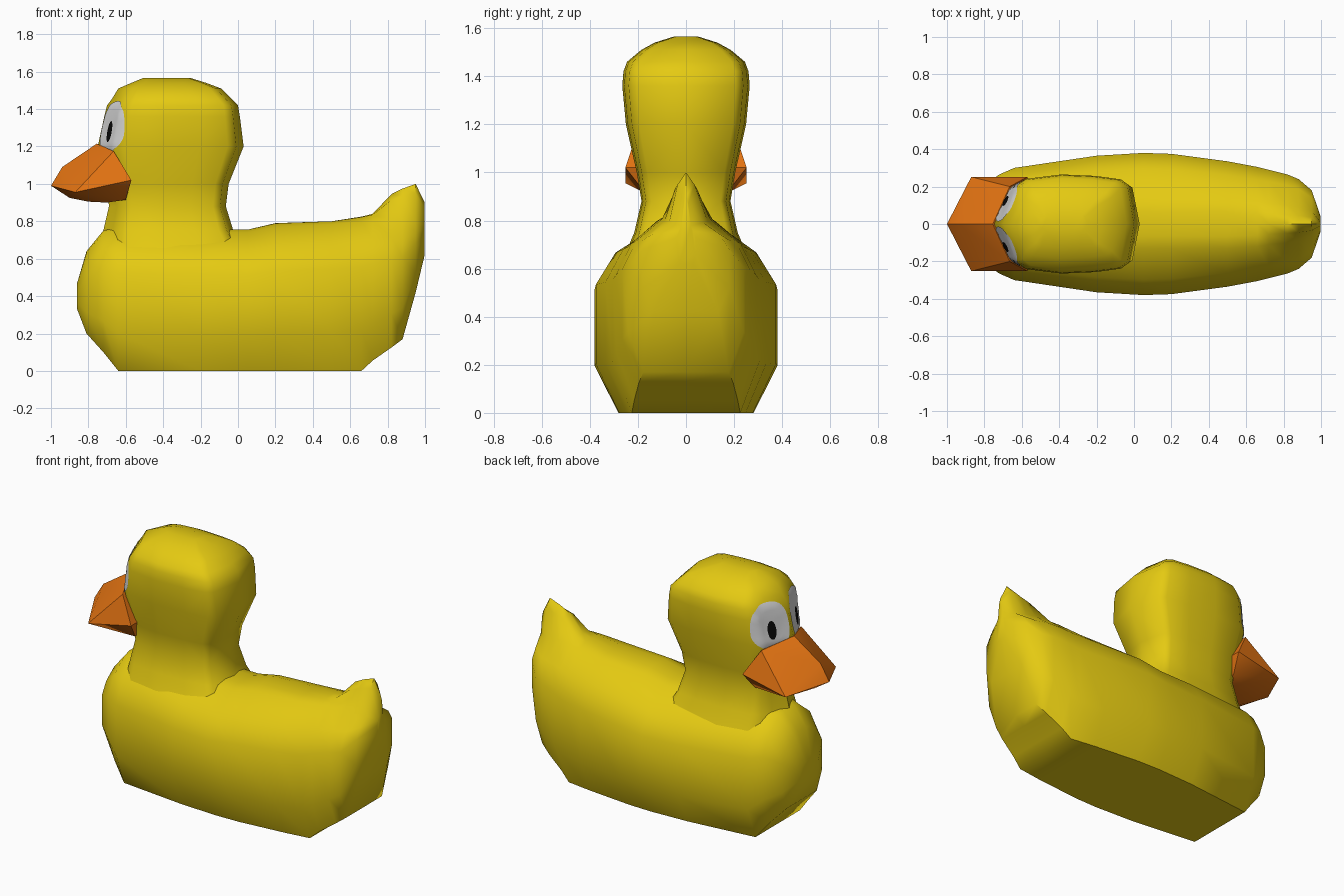
import bpy, bmesh, math
from mathutils import Vector
from mathutils.bvhtree import BVHTree

if "Cube" in bpy.data.objects:
    bpy.data.objects.remove(bpy.data.objects["Cube"])


def material(name, rgb):
    m = bpy.data.materials.new(name)
    m.diffuse_color = (*rgb, 1)
    m.use_nodes = True
    m.node_tree.nodes["Principled BSDF"].inputs["Base Color"].default_value = m.diffuse_color
    return m


YELLOW = material("yellow", (0.78, 0.59, 0.006))
ORANGE = material("orange", (0.76, 0.17, 0.006))
WHITE = material("white", (0.72, 0.72, 0.72))
BLACK = material("black", (0.003, 0.003, 0.003))


def finish(name, bm, mat, angle=50):
    bmesh.ops.recalc_face_normals(bm, faces=bm.faces)
    me = bpy.data.meshes.new(name)
    bm.to_mesh(me)
    bm.free()
    me.materials.append(mat)
    ob = bpy.data.objects.new(name, me)
    bpy.context.collection.objects.link(ob)
    bpy.ops.object.select_all(action='DESELECT')
    ob.select_set(True)
    bpy.context.view_layer.objects.active = ob
    bpy.ops.object.shade_smooth_by_angle(angle=math.radians(angle))
    return ob


def loft(rings):
    """Skin a list of closed rings and cap both ends."""
    bm = bmesh.new()
    rows = [[bm.verts.new(p) for p in r] for r in rings]
    n = len(rows[0])
    for a, b in zip(rows, rows[1:]):
        for i in range(n):
            j = (i + 1) % n
            bm.faces.new((a[i], a[j], b[j], b[i]))
    bm.faces.new(rows[0])
    bm.faces.new(rows[-1])
    return bm


def mirrored(half):
    """Close a half outline (first and last on the centre) by mirroring."""
    return half + [(a, -b) for a, b in half[-2:0:-1]]


# Body: cross-sections along x (x, bottom, shoulder, ridge, half width, ridge width)
stations = [
    (-.86, .33, .47, .47, .09, .04), (-.81, .20, .64, .64, .20, .08),
    (-.72, .10, .75, .75, .265, .10), (-.64, 0, .77, .77, .30, .12),
    (-.20, 0, .76, .76, .365, .13), (.05, 0, .755, .755, .38, .13),
    (.20, 0, .785, .79, .375, .13), (.50, 0, .80, .80, .335, .13),
    (.66, 0, .815, .825, .305, .12), (.72, .055, .82, .84, .29, .11),
    (.82, .125, .82, .945, .265, .10), (.88, .17, .81, .975, .24, .09),
    (.95, .42, .80, 1.0, .18, .07), (.998, .62, .78, .90, .04, .02)]
rings = []
for x, zb, zs, zr, w, rw in stations:
    h = zs - zb
    half = [(zb, 0), (zb, .74 * w), (zb + .26 * h, w), (zb + .68 * h, w),
            (zb + .85 * h, .78 * w), (zs - .02 * h, rw),
            (zs + .75 * (zr - zs), .5 * rw), (zr, 0)]
    rings.append([(x, y, z) for z, y in mirrored(half)])
finish("body", loft(rings), YELLOW)

# Head and neck: horizontal rings (z, front x, back x, half width)
plan = mirrored([(-1, 0), (-.86, .46), (-.77, .76), (-.62, .91), (-.1, 1),
                 (.4, .97), (.78, .9), (.9, .78), (1, 0)])
levels = [
    (.62, -.74, .05, .27), (.75, -.72, -.025, .215), (.88, -.69, -.065, .185),
    (1.0, -.70, -.05, .205), (1.2, -.75, .03, .25), (1.36, -.715, .01, .265),
    (1.42, -.70, 0, .26), (1.46, -.67, -.04, .245), (1.51, -.64, -.09, .185),
    (1.54, -.57, -.17, .13), (1.565, -.51, -.25, .05)]
rings = [[((f + b) / 2 + u * (b - f) / 2, v * w, z) for u, v in plan]
         for z, f, b, w in levels]
head = loft(rings)
bmesh.ops.triangulate(head, faces=head.faces)
bmesh.ops.recalc_face_normals(head, faces=head.faces)
surface = BVHTree.FromBMesh(head)
finish("head_and_neck", head, YELLOW)

# Beak: faceted wedge
beak = bmesh.new()
for p in [(-.755, 0, 1.215), (-.94, 0, 1.09), (-1, 0, .99), (-.9, 0, .925)]:
    beak.verts.new(p)
for s in (-1, 1):
    for x, y, z in [(-.87, .252, .955), (-.57, .252, 1.02), (-.665, .2, 1.175),
                    (-.8, .12, .905), (-.7, .14, .9), (-.6, .17, .915)]:
        beak.verts.new((x, s * y, z))
bmesh.ops.convex_hull(beak, input=beak.verts)
finish("beak", beak, ORANGE, 30)


# Eyes: thin plates draped on the face
def drape(name, outline, centre, lift, mat):
    bm = bmesh.new()

    def place(y, z):
        loc, nor, _, _ = surface.ray_cast(Vector((-2, y, z)), Vector((1, 0, 0)))
        return bm.verts.new(loc + nor * lift)

    cy, cz = centre
    mid = place(cy, cz)
    last = None
    for k in range(1, 7):
        t = k / 6
        row = [place(cy + (y - cy) * t, cz + (z - cz) * t) for y, z in outline]
        for i in range(len(row)):
            j = (i + 1) % len(row)
            if last:
                bm.faces.new((last[i], last[j], row[j], row[i]))
            else:
                bm.faces.new((mid, row[i], row[j]))
        last = row
    ob = finish(name, bm, mat)
    # plates face forwards
    if sum(p.normal.x * p.area for p in ob.data.polygons) > 0:
        ob.data.flip_normals()


N = 32
for s, side in ((-1, "right"), (1, "left")):
    white, pupil = [], []
    for i in range(N):
        a = 2 * math.pi * i / N
        c, d = math.cos(a), math.sin(a)
        sq = lambda v: math.copysign(abs(v) ** .75, v)
        y = .118 + .106 * sq(c)
        z = 1.30 + (.14 if d > 0 else .13) * sq(d)
        white.append((s * y, z))
        pupil.append((s * (.12 + .026 * c), 1.278 + .056 * d))
    drape("eye_white_" + side, white, (s * .118, 1.30), .005, WHITE)
    drape("pupil_" + side, pupil, (s * .12, 1.278), .009, BLACK)
